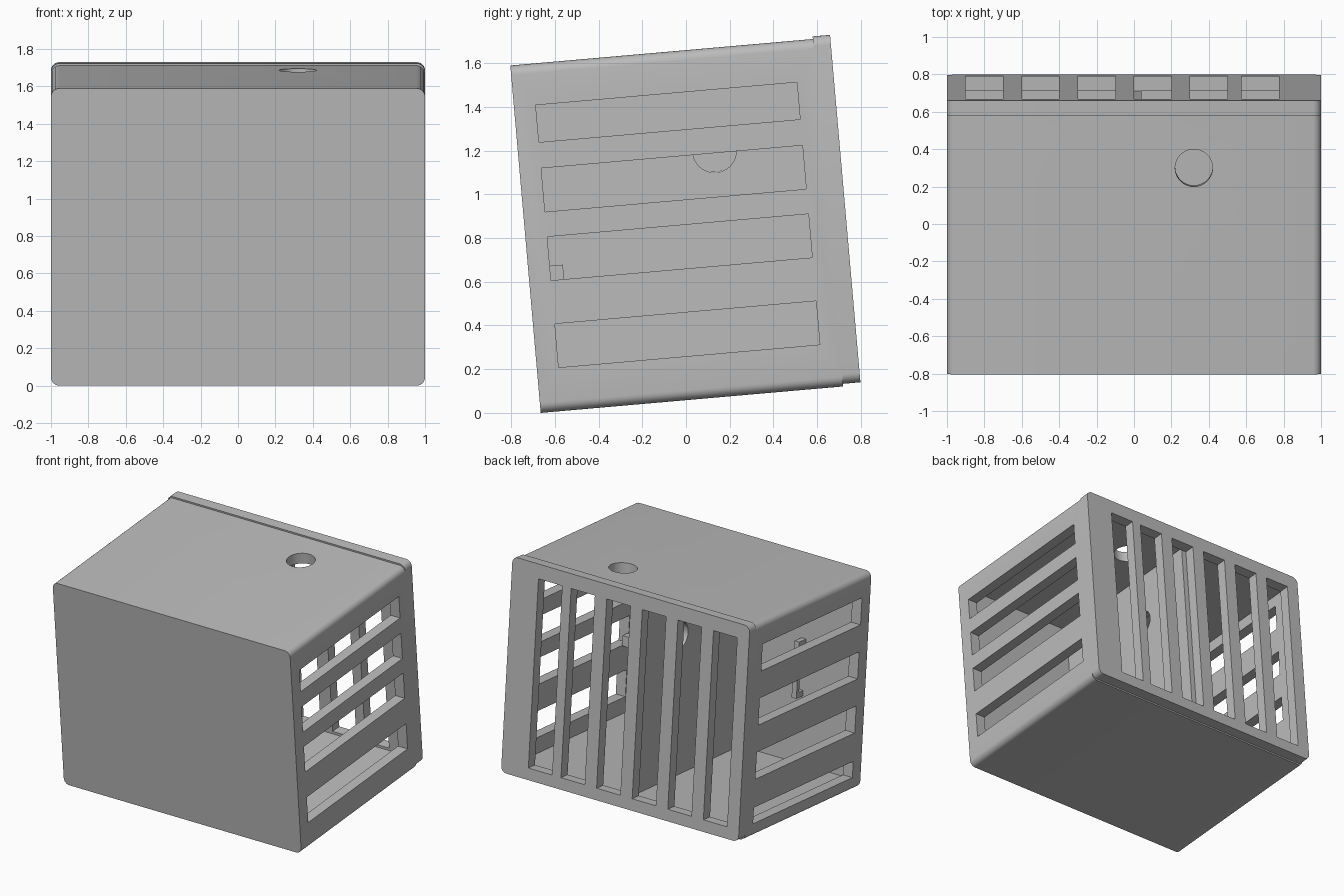
import bpy, bmesh, math
from mathutils import Matrix

cube = bpy.data.objects.get("Cube")
if cube:
    bpy.data.objects.remove(cube, do_unlink=True)

WALL = 0.08
DEPTH = 1.39
HEIGHT = 1.596
LID = 0.08
RAISE = 0.012

grey = bpy.data.materials.new("plain grey")
grey.use_nodes = True
shade = (0.5, 0.5, 0.5, 1)
grey.diffuse_color = shade
grey.node_tree.nodes["Principled BSDF"].inputs["Base Color"].default_value = shade


def finish(name, bm):
    bmesh.ops.recalc_face_normals(bm, faces=bm.faces[:])
    mesh = bpy.data.meshes.new(name)
    bm.to_mesh(mesh)
    bm.free()
    mesh.materials.append(grey)
    obj = bpy.data.objects.new(name, mesh)
    bpy.context.collection.objects.link(obj)
    return obj


def add_box(bm, x0, x1, y0, y1, z0, z1):
    mat = Matrix.Translation(((x0 + x1) / 2, (y0 + y1) / 2, (z0 + z1) / 2))
    mat = mat @ Matrix.Diagonal((x1 - x0, y1 - y0, z1 - z0, 1))
    bmesh.ops.create_cube(bm, size=1, matrix=mat)


def boxes(name, specs):
    bm = bmesh.new()
    for spec in specs:
        add_box(bm, *spec)
    return finish(name, bm)


def rounded_slab(name, y0, y1, z0, z1, radius=0.045):
    """Box whose four edges along the depth are rounded."""
    bm = bmesh.new()
    add_box(bm, -1, 1, y0, y1, z0, z1)
    edges = [e for e in bm.edges
             if abs(e.verts[0].co.y - e.verts[1].co.y) > (y1 - y0) / 2]
    bmesh.ops.bevel(bm, geom=edges, offset=radius, segments=6,
                    profile=0.5, affect='EDGES')
    return finish(name, bm)


def cylinder(name, radius, length, matrix):
    bm = bmesh.new()
    bmesh.ops.create_cone(bm, cap_ends=True, segments=48, radius1=radius,
                          radius2=radius, depth=length, matrix=matrix)
    return finish(name, bm)


def carve(obj, cutters):
    for cutter in cutters:
        mod = obj.modifiers.new("cut", 'BOOLEAN')
        mod.operation = 'DIFFERENCE'
        mod.solver = 'EXACT'
        mod.object = cutter
    bpy.context.view_layer.update()
    graph = bpy.context.evaluated_depsgraph_get()
    mesh = bpy.data.meshes.new_from_object(obj.evaluated_get(graph))
    obj.modifiers.clear()
    obj.data = mesh
    for cutter in cutters:
        bpy.data.objects.remove(cutter, do_unlink=True)


# Casing with two chambers, side vents and a round opening on top
casing = rounded_slab("casing", 0, DEPTH, 0, HEIGHT)
half = WALL / 2
chambers = boxes("chamber_cutter", [
    (x0, x1, WALL, DEPTH + 0.2, WALL, HEIGHT - WALL)
    for x0, x1 in ((half, 1 - WALL), (WALL - 1, -half))])
vents_plus = [(0.2, 0.4), (0.6, 0.8), (0.915, 1.115), (1.235, 1.405)]
vents_minus = [(0.1, 0.22), (0.43, 0.63), (0.83, 1.03), (1.23, 1.43)]
side_vents = boxes("side_vent_cutter",
                   [(0.85, 1.1, 0.1, 1.3, a, b) for a, b in vents_plus] +
                   [(-1.1, -0.85, 0.1, 1.3, a, b) for a, b in vents_minus])
top_hole = cylinder("top_hole_cutter", 0.1, 0.4,
                    Matrix.Translation((0.32, 1.108, HEIGHT)))
divider_hole = cylinder("divider_hole_cutter", 0.1, 0.3,
                        Matrix.Translation((0, 0.897, 1.126))
                        @ Matrix.Rotation(math.pi / 2, 4, 'Y'))
carve(casing, [chambers, side_vents, top_hole, divider_hole])

# Back grille with upright slots, set slightly higher than the casing
grille = rounded_slab("back_grille", DEPTH, DEPTH + LID, RAISE, HEIGHT + RAISE)
slots = boxes("grille_slot_cutter", [
    (x, x + 0.2, DEPTH - 0.1, DEPTH + LID + 0.1, 0.1, 1.5)
    for x in (-0.9, -0.6, -0.3, 0, 0.3, 0.575)])
carve(grille, [slots])

# Small fittings on the inside of the front wall
peg = boxes("inner_peg", [(0.84, 0.93, 0.07, 0.16, 0.59, 0.667)])
bracket = boxes("inner_bracket", [
    (-0.54, -0.5, 0.07, 0.16, 0.58, 0.62),
    (-0.54, -0.5, 0.07, 0.16, 0.96, 1.0),
    (-0.54, -0.5, 0.13, 0.16, 0.6, 0.98)])

# Lean the whole assembly back on its front lower edge
for obj in (casing, grille, peg, bracket):
    obj.location = (0, -0.665, 0)
    obj.rotation_euler = (math.radians(5), 0, 0)
    bpy.ops.object.select_all(action='DESELECT')
    obj.select_set(True)
    bpy.context.view_layer.objects.active = obj
    bpy.ops.object.shade_smooth_by_angle(angle=math.radians(30))
